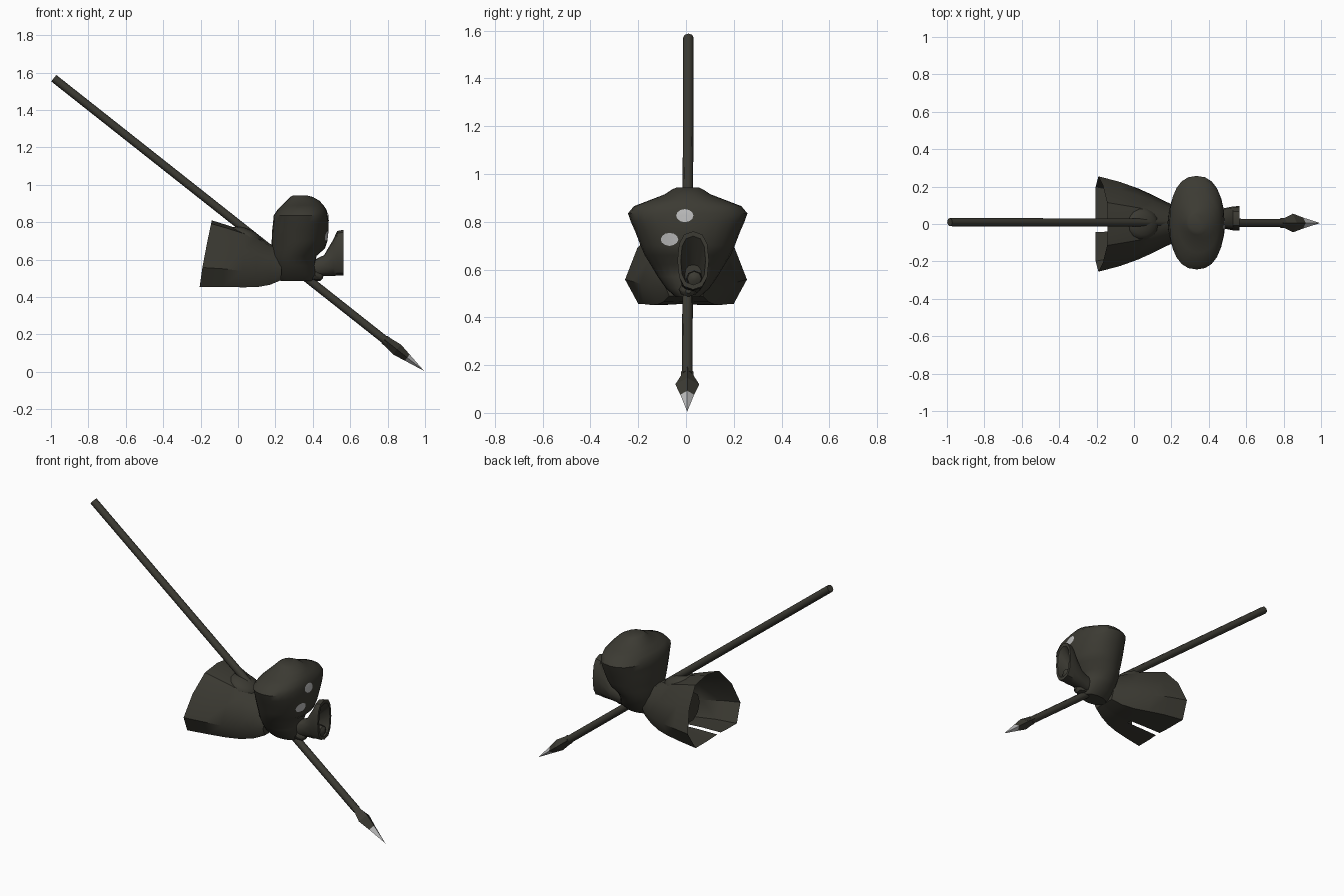
import bpy, bmesh, math
from mathutils import Vector
from mathutils.bvhtree import BVHTree

if "Cube" in bpy.data.objects:
    bpy.data.objects.remove(bpy.data.objects["Cube"])


def material(name, rgb):
    m = bpy.data.materials.new(name)
    m.diffuse_color = (*rgb, 1)
    m.use_nodes = True
    m.node_tree.nodes["Principled BSDF"].inputs["Base Color"].default_value = m.diffuse_color
    return m


CLOTH = material("dark olive cloth", (0.045, 0.043, 0.033))
STEEL = material("pale grey", (0.5, 0.5, 0.5))


def loft(name, rings, mat=CLOTH, caps=(True, True), closed=True, angle=40, skip=None):
    """Skin a list of equal-length rings; skip(ring, side) leaves a face open."""
    bm = bmesh.new()
    vs = [[bm.verts.new(p) for p in r] for r in rings]
    n = len(rings[0])
    for i in range(len(vs) - 1):
        for j in range(n if closed else n - 1):
            if skip and skip(i, j):
                continue
            k = (j + 1) % n
            bm.faces.new((vs[i][j], vs[i][k], vs[i + 1][k], vs[i + 1][j]))
    for end, want in zip((0, -1), caps):
        if want:
            bm.faces.new(vs[end])
    bmesh.ops.remove_doubles(bm, verts=bm.verts[:], dist=0.0005)
    bmesh.ops.recalc_face_normals(bm, faces=bm.faces[:])
    me = bpy.data.meshes.new(name)
    bm.to_mesh(me)
    bm.free()
    ob = bpy.data.objects.new(name, me)
    bpy.context.collection.objects.link(ob)
    me.materials.append(mat)
    bpy.ops.object.select_all(action='DESELECT')
    ob.select_set(True)
    bpy.context.view_layer.objects.active = ob
    if angle:
        bpy.ops.object.shade_smooth_by_angle(angle=math.radians(angle))
    return ob


def oval(center, a, b, n, power=1.0, phase=0.0):
    """Ring center + a*cos + b*sin, squarer when power < 1."""
    c, a, b = Vector(center), Vector(a), Vector(b)
    out = []
    for k in range(n):
        t = math.tau * k / n + phase
        co, si = math.cos(t), math.sin(t)
        out.append(c + a * math.copysign(abs(co) ** power, co)
                   + b * math.copysign(abs(si) ** power, si))
    return out


# Spear: shaft, blade and bright point share one slanted axis
start, tip = Vector((-0.985, 0.01, 1.57)), Vector((0.995, 0.005, 0.005))
axis = (tip - start).normalized()
length = (tip - start).length
side, up = Vector((0, 1, 0)), axis.cross(Vector((0, 1, 0))).normalized()


def spear_ring(back, w, h, n):
    return oval(tip - axis * back, side * w, up * h, n)


loft("spear_shaft", [spear_ring(length, .022, .022, 8), spear_ring(.25, .022, .022, 8)], angle=50)
loft("spear_blade", [spear_ring(.27, .026, .026, 4), spear_ring(.245, .026, .026, 4),
                     spear_ring(.185, .05, .034, 4), spear_ring(.115, .029, .021, 4)], angle=0)
loft("spear_point", [spear_ring(.115, .029, .021, 4), spear_ring(0, .0001, .0001, 4)],
     mat=STEEL, caps=(True, False), angle=0)

# Skirt of the cloak: flared tube with an open rim and a slit underneath
outline = [(0, 1), (.45, .95), (.8, .66), (1, .29), (.78, 0), (.3, 0), (-.04, .01),
           (-.17, .01), (-.45, 0), (-.78, 0), (-1, .29), (-.8, .66), (-.45, .95)]
stations = [(-.14, -.205, .255, .81, .455), (-.06, -.08, .225, .785, .455),
            (.03, .02, .19, .755, .452), (.10, .10, .155, .725, .453),
            (.17, .17, .12, .685, .465), (.24, .23, .09, .65, .49)]
rings = []
for x_top, x_low, w, top, low in stations:
    rings.append([(x_low + (x_top - x_low) * v ** 1.2, w * u, low + (top - low) * v)
                  for u, v in outline])
loft("cloak_skirt", rings, caps=(False, True), skip=lambda i, j: j == 6 and i < 2)

# Inner robe, just visible through the open rim
loft("inner_robe", [oval((-.03, 0, .58), (0, .09, 0), (0, 0, .09), 10),
                    oval((.2, 0, .57), (0, .08, 0), (0, 0, .07), 10)])

# Small hump where the shaft leaves the back
hump = []
for k in range(5):
    a = math.pi / 2 * k / 4
    r, h = .085 * math.cos(a) + .0002, .035 * math.sin(a)
    hump.append(oval((.045 + h * .4, 0, .728 + h), (r, 0, -r * .4), (0, r, 0), 14))
loft("back_hump", hump, caps=(False, False))

# Broad hooded mantle: z, back x, front x, half width, squareness
levels = [(.485, .23, .40, .05, 1), (.52, .20, .42, .09, 1), (.57, .19, .41, .125, 1),
          (.62, .18, .42, .155, 1), (.66, .18, .465, .18, 1), (.70, .18, .478, .197, .95),
          (.76, .183, .484, .22, .9), (.80, .188, .484, .238, .88), (.835, .19, .48, .25, .86),
          (.865, .21, .474, .225, .88), (.89, .235, .458, .16, .95), (.915, .26, .435, .095, 1),
          (.935, .28, .40, .065, 1), (.944, .295, .365, .045, 1)]
rings = [oval(((b + f) / 2, .007, z), ((f - b) / 2, 0, 0), (0, w, 0), 24, p)
         for z, b, f, w, p in levels]
mantle = loft("hooded_mantle", rings)

# Pale eye patches, laid onto the front of the mantle
bm = bmesh.new()
bm.from_mesh(mantle.data)
surface = BVHTree.FromBMesh(bm)


def on_mantle(y, z):
    hit = surface.ray_cast(Vector((1, y, z)), Vector((-1, 0, 0)))
    return hit[0] + hit[1] * math.copysign(.004, hit[1].x)


for name, y, z in (("upper_eye", -.005, .825), ("lower_eye", -.068, .727)):
    loft(name, [[on_mantle(y + .036 * s * math.cos(math.tau * k / 12),
                           z + .027 * s * math.sin(math.tau * k / 12)) for k in range(12)]
                for s in (1, .66, .33, .01)], mat=STEEL, caps=(False, True))
bm.free()

# Bell sleeve flaring forward to an open cuff: x, y, z, half width, half height
cuff = [(.32, .02, .55, .05, .05), (.41, .025, .55, .045, .05), (.46, .03, .568, .05, .056),
        (.51, .03, .61, .06, .098), (.53, .03, .634, .064, .119), (.565, .03, .638, .066, .122),
        (.565, .03, .638, .052, .102), (.47, .03, .575, .035, .045)]
loft("bell_sleeve", [oval((x, y, z), (0, w, 0), (0, 0, h), 12, .8) for x, y, z, w, h in cuff])

# Hand inside the cuff and the grip below it
loft("hand", [oval((x, .035, z), (0, r, 0), (0, 0, r), 8)
              for x, z, r in ((.44, .56, .025), (.51, .56, .036), (.55, .562, .03), (.562, .565, .012))])
loft("grip_hand", [oval((x, .01, z), (0, r, 0), (0, 0, r * .8), 8)
                   for x, z, r in ((.34, .54, .05), (.40, .52, .042), (.44, .51, .03), (.455, .51, .012))])
